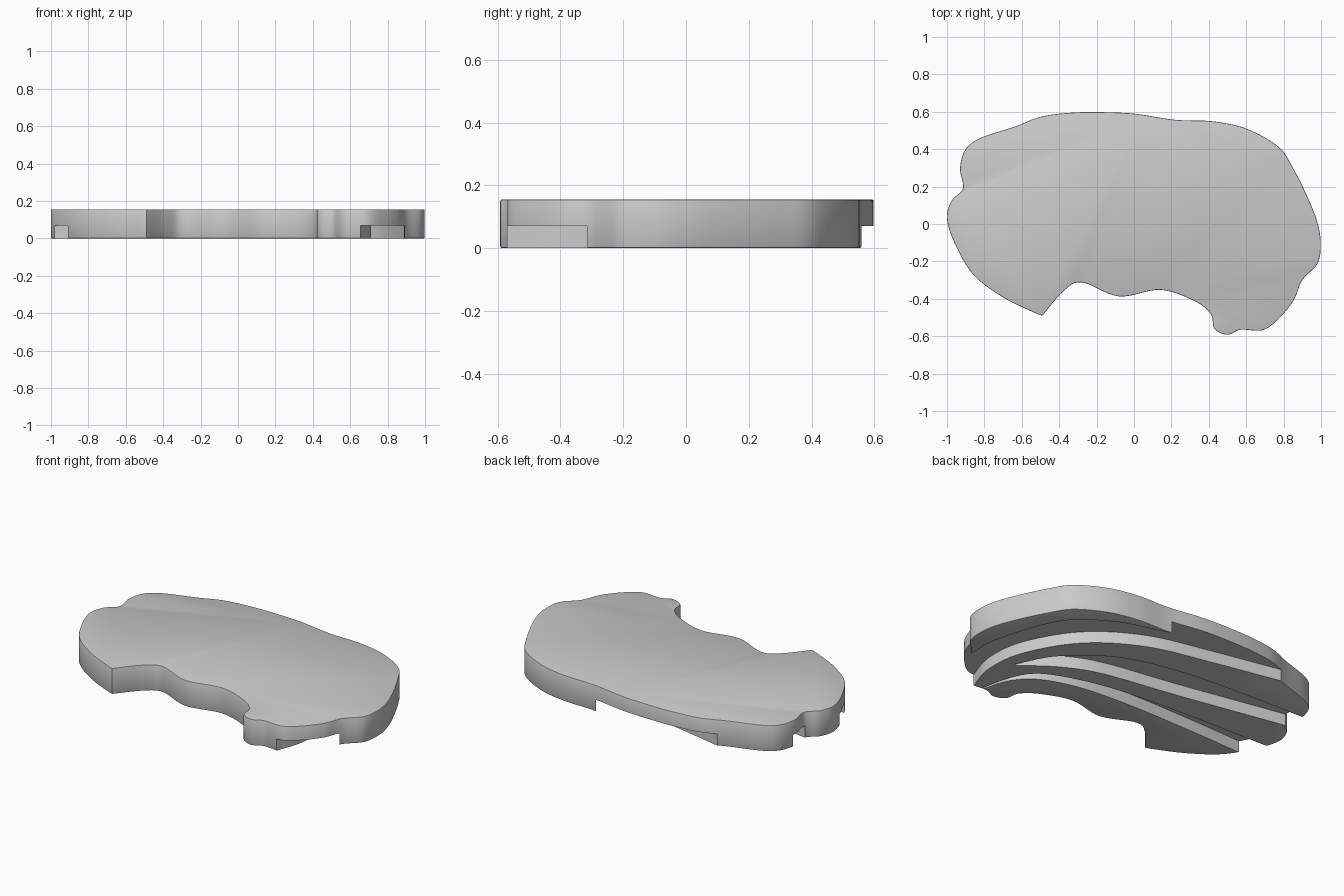
import bpy, bmesh
from mathutils import Vector

if "Cube" in bpy.data.objects:
    bpy.data.objects.remove(bpy.data.objects["Cube"])

TOP, GROOVE, RIM = 0.155, 0.07, 0.005


def spline(pts, steps=7):
    """Open Catmull-Rom curve through 2D points."""
    p = [Vector(q) for q in pts]
    p = [2 * p[0] - p[1]] + p + [2 * p[-1] - p[-2]]
    out = []
    for a, b, c, d in zip(p, p[1:], p[2:], p[3:]):
        for i in range(steps):
            t = i / steps
            out.append(0.5 * (2 * b + (c - a) * t + (2 * a - 5 * b + 4 * c - d) * t * t
                              + (3 * b - a - 3 * c + d) * t ** 3))
    return out + [p[-2]]


def prism(name, loop, z0, z1, rim=0):
    """Extrude a closed 2D loop, with optional softened rims."""
    bm = bmesh.new()
    face = bm.faces.new([bm.verts.new((q.x, q.y, z0)) for q in loop])
    ext = bmesh.ops.extrude_face_region(bm, geom=[face])
    verts = [g for g in ext["geom"] if isinstance(g, bmesh.types.BMVert)]
    bmesh.ops.translate(bm, verts=verts, vec=(0, 0, z1 - z0))
    bmesh.ops.recalc_face_normals(bm, faces=bm.faces)
    if rim:
        edges = [e for e in bm.edges if abs(e.verts[0].co.z - e.verts[1].co.z) < 1e-5]
        bmesh.ops.bevel(bm, geom=edges, offset=rim, segments=2, profile=0.5, affect='EDGES')
    me = bpy.data.meshes.new(name)
    bm.to_mesh(me)
    bm.free()
    ob = bpy.data.objects.new(name, me)
    bpy.context.collection.objects.link(ob)
    return ob


# Slab outline, clockwise from the sharp front-left corner
outline = spline([
    (-.49, -.49), (-.53, -.475), (-.70, -.392), (-.86, -.27), (-.96, -.10), (-1, .03),
    (-.975, .125), (-.915, .19), (-.93, .30), (-.90, .40), (-.82, .46), (-.64, .52),
    (-.50, .573), (-.35, .594), (-.20, .598), (0, .59), (.22, .557), (.42, .549),
    (.60, .51), (.77, .415), (.85, .30), (.93, .14), (.98, .01), (.998, -.10),
    (.982, -.21), (.90, -.30), (.855, -.405), (.78, -.50), (.69, -.567), (.57, -.565),
    (.50, -.592), (.43, -.56), (.41, -.48), (.32, -.41), (.14, -.352), (-.08, -.387),
    (-.28, -.312), (-.38, -.362), (-.49, -.49)])[:-1]
slab = prism("slab", outline, 0, TOP, RIM)

# Underside grooves: each is bounded by an upper and a lower curve
grooves = {
    "outer_groove": (
        [(.92, -.37), (.89, -.31), (.88, -.10), (.745, .27), (.50, .46), (.20, .56), (.05, .68)],
        [(-.70, .58), (-.585, .541), (-.20, .46), (.20, .36), (.50, .165), (.68, -.13),
         (.71, -.38), (.655, -.57), (.63, -.65)]),
    "middle_groove": (
        [(.635, -.25), (.51, -.03), (.25, .17), (-.10, .265), (-.50, .30), (-.92, .315), (-1.1, .32)],
        [(-1.1, .215), (-.91, .185), (-.26, .06), (.20, -.02), (.43, -.115), (.625, -.255)]),
    "inner_groove": (
        [(.605, -.555), (.56, -.38), (.465, -.24), (.23, -.145), (-.05, -.095), (-.50, -.065),
         (-.98, -.05), (-1.1, -.05)],
        [(-1.1, -.215), (-.91, -.20), (-.53, -.188), (-.12, -.188), (.20, -.215),
         (.425, -.288), (.54, -.40), (.595, -.557)]),
}
for name, (upper, lower) in grooves.items():
    cutter = prism(name + "_cutter", spline(upper) + spline(lower), -0.1, GROOVE)
    mod = slab.modifiers.new(name, 'BOOLEAN')
    mod.operation, mod.solver, mod.object = 'DIFFERENCE', 'EXACT', cutter
    bpy.context.view_layer.objects.active = slab
    bpy.ops.object.modifier_apply(modifier=mod.name)
    bpy.data.objects.remove(cutter)

# Smooth walls with crisp edges
slab.select_set(True)
bpy.ops.object.shade_smooth_by_angle(angle=0.5)
